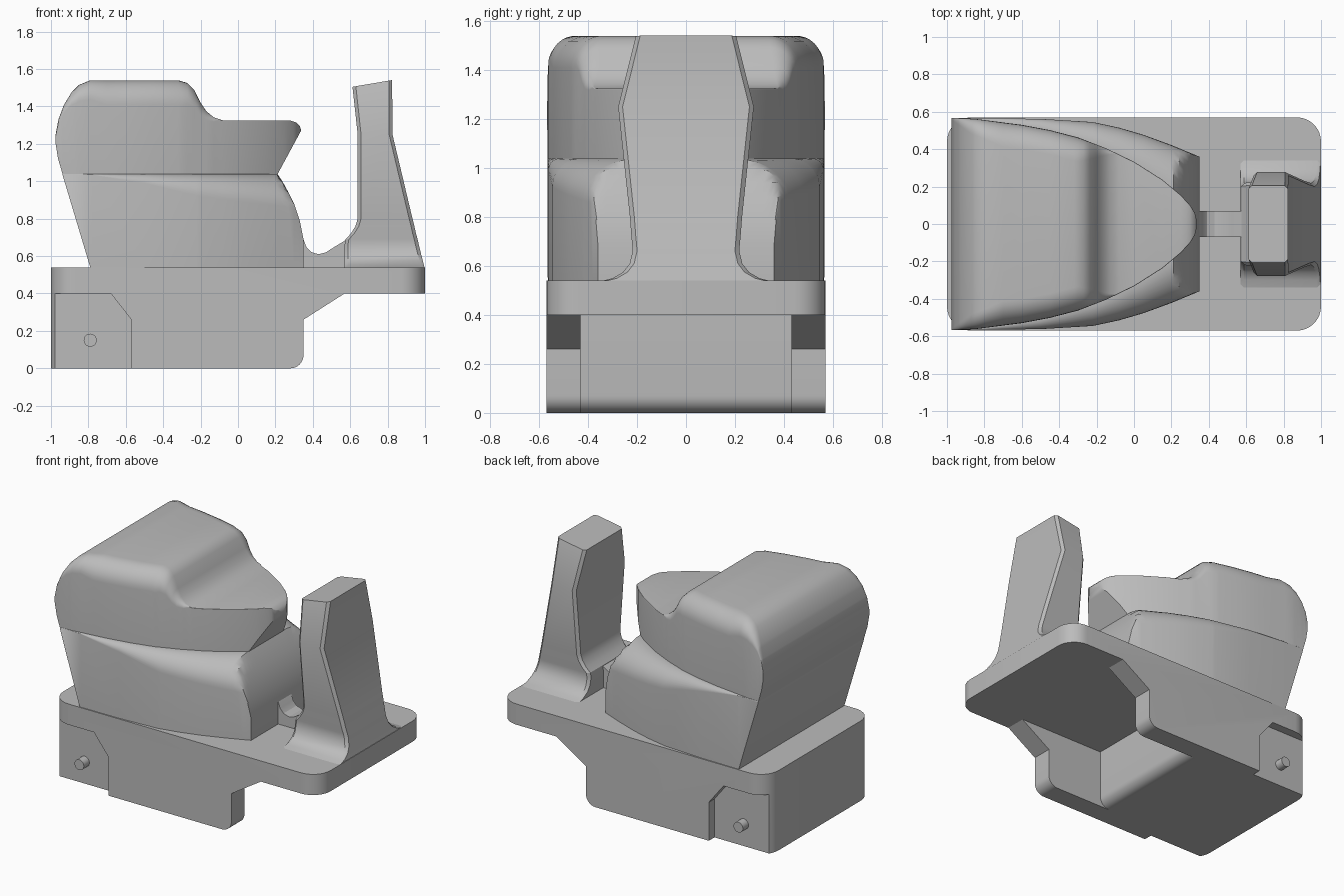
import bpy, bmesh
from math import sin, cos, pi, radians

if "Cube" in bpy.data.objects:
    bpy.data.objects.remove(bpy.data.objects["Cube"])

grey = bpy.data.materials.new("plain grey")
grey.use_nodes = True
grey.diffuse_color = (0.5, 0.5, 0.5, 1)
grey.node_tree.nodes["Principled BSDF"].inputs["Base Color"].default_value = (0.5, 0.5, 0.5, 1)


def lerp_table(table, x):
    """Piecewise-linear lookup."""
    if x <= table[0][0]:
        return table[0][1]
    for (a, p), (b, q) in zip(table, table[1:]):
        if x <= b:
            return p + (q - p) * (x - a) / (b - a)
    return table[-1][1]


def arc(cx, cy, r, start, end, n=8):
    angles = [radians(start + (end - start) * i / n) for i in range(n + 1)]
    return [(cx + r * cos(a), cy + r * sin(a)) for a in angles]


def loft(name, rings):
    """Skin a row of matching closed rings and cap both ends."""
    bm = bmesh.new()
    rows = [[bm.verts.new(p) for p in ring] for ring in rings]
    n = len(rows[0])
    for a, b in zip(rows, rows[1:]):
        for i in range(n):
            j = (i + 1) % n
            bm.faces.new((a[i], a[j], b[j], b[i]))
    bm.faces.new(rows[0])
    bm.faces.new(rows[-1])
    bmesh.ops.remove_doubles(bm, verts=bm.verts, dist=0.0005)
    bmesh.ops.recalc_face_normals(bm, faces=bm.faces)
    mesh = bpy.data.meshes.new(name)
    bm.to_mesh(mesh)
    bm.free()
    mesh.materials.append(grey)
    ob = bpy.data.objects.new(name, mesh)
    bpy.context.collection.objects.link(ob)
    return ob


def prism(name, pts, lo, hi, axis):
    """Extrude a flat outline along y or z."""
    if axis == "y":
        return loft(name, [[(a, d, b) for a, b in pts] for d in (lo, hi)])
    return loft(name, [[(a, b, d) for a, b in pts] for d in (lo, hi)])


def boolean(ob, cutter, operation):
    mod = ob.modifiers.new("cut", "BOOLEAN")
    mod.object, mod.operation, mod.solver = cutter, operation, "EXACT"
    graph = bpy.context.evaluated_depsgraph_get()
    mesh = bpy.data.meshes.new_from_object(ob.evaluated_get(graph))
    ob.modifiers.clear()
    ob.data = mesh
    bpy.data.objects.remove(cutter)


def smooth(ob, angle=30):
    bpy.ops.object.select_all(action="DESELECT")
    ob.select_set(True)
    bpy.context.view_layer.objects.active = ob
    bpy.ops.object.shade_smooth_by_angle(angle=radians(angle))


# Base: side profile trimmed to a rounded plan, with a pocket and side recesses
profile = [(-1.1, 0)] + arc(0.28, 0.07, 0.07, -90, 0) + [
    (0.35, 0.26), (0.57, 0.40), (1.1, 0.40), (1.1, 0.54), (-1.1, 0.54)]
base = prism("base", profile, -0.7, 0.7, "y")
plan = (arc(0.87, 0.44, 0.13, 0, 90) + arc(-0.87, 0.44, 0.13, 90, 180)
        + arc(-0.87, -0.44, 0.13, 180, 270) + arc(0.87, -0.44, 0.13, 270, 360))
boolean(base, prism("plan_cutter", plan, -0.2, 0.8, "z"), "INTERSECT")
pocket = [(-0.15, -0.05)] + arc(-0.15, 0.07, 0.07, -90, 0) + [
    (-0.08, 0.40), (0.8, 0.40), (0.8, -0.05)]
boolean(base, prism("pocket_cutter", pocket, -0.43, 0.43, "y"), "DIFFERENCE")
recess = [(-1.2, -0.1), (-0.57, -0.1), (-0.57, 0.26), (-0.68, 0.40), (-1.2, 0.40)]
for s in (-1, 1):
    boolean(base, prism("recess_cutter", recess, s * 0.51, s * 0.8, "y"), "DIFFERENCE")
    peg = prism(("right" if s < 0 else "left") + "_peg",
                arc(-0.79, 0.15, 0.035, 0, 345, 23), s * 0.5, s * 0.57, "y")
    smooth(peg)
smooth(base)

# Hull tables, all along x
hood_width = [(-0.975, 0.567), (-0.85, 0.562), (-0.6, 0.53), (-0.45, 0.502), (-0.3, 0.463),
              (-0.15, 0.405), (0, 0.333), (0.15, 0.238), (0.25, 0.155), (0.3, 0.1),
              (0.325, 0.06), (0.337, 0.015)]
hood_top = [(-0.975, 1.25), (-0.96, 1.33), (-0.93, 1.41), (-0.89, 1.475), (-0.85, 1.515),
            (-0.79, 1.54), (-0.32, 1.54), (-0.27, 1.525), (-0.235, 1.49), (-0.2, 1.42),
            (-0.17, 1.375), (-0.13, 1.342), (-0.08, 1.325), (0.28, 1.325), (0.31, 1.315),
            (0.33, 1.295), (0.337, 1.275)]
hood_floor = [(-0.975, 1.2), (-0.962, 1.12), (-0.937, 1.035), (0.21, 1.035), (0.337, 1.27)]
hood_round = [(-0.975, 0.01), (-0.93, 0.04), (-0.87, 0.08), (-0.7, 0.13), (-0.3, 0.13),
              (-0.2, 0.07), (-0.1, 0.004)]
body_width = [(-0.94, 0.566), (-0.5, 0.562), (-0.22, 0.545), (-0.08, 0.515),
              (0.05, 0.477), (0.2, 0.422), (0.35, 0.36)]
body_top = [(0.21, 1.04), (0.24, 0.995), (0.27, 0.94), (0.3, 0.88), (0.33, 0.79), (0.35, 0.69)]
body_shoulder = [(-0.94, 1.039), (-0.78, 1.035), (-0.5, 0.99), (-0.2, 0.92), (0.35, 0.85)]
body_floor = [(-0.937, 1.03), (-0.79, 0.54)]


def stations(*tables):
    return sorted({x for t in tables for x, _ in t})


def ring(x, half):
    return [(x, y, z) for y, z in half] + [(x, -y, z) for y, z in reversed(half)]


# Hood: rounded cross-sections running to a pointed visor
rings = []
for x in stations(hood_width, hood_top, hood_floor, hood_round):
    w, t, f, r = (lerp_table(k, x) for k in (hood_width, hood_top, hood_floor, hood_round))
    r = min(r, w * 0.8, (t - f) * 0.8)
    rings.append(ring(x, [(w, min(f, t - r))] + arc(w - r, t - r, r, 0, 90)))
smooth(loft("hood", rings), 35)

# Lower body: soft shoulders and a curved nose
rings = []
for x in stations(body_width, body_top, body_shoulder, body_floor):
    if x < -0.937:
        continue
    w, t, s, f, v = (lerp_table(k, x) for k in
                     (body_width, body_top, body_shoulder, body_floor, hood_width))
    v = min(v, w)
    half = [(w, f)]
    for i in range(11):
        a = pi / 2 * i / 10
        half.append((v + (w - v) * cos(a), max(f, min(t, s + (1.04 - s) * sin(a)))))
    rings.append(ring(x, half))
smooth(loft("lower_body", rings), 35)

# Post: chamfered sections by height (z, inner x, outer x, half width)
levels = [(0.535, 0.57, 0.998, 0.36), (0.55, 0.57, 0.994, 0.3), (0.575, 0.57, 0.988, 0.257),
          (0.61, 0.57, 0.979, 0.23), (0.66, 0.57, 0.967, 0.218), (0.69, 0.575, 0.96, 0.22),
          (0.72, 0.603, 0.952, 0.223), (0.76, 0.628, 0.943, 0.226), (0.8, 0.64, 0.933, 0.229),
          (1.25, 0.64, 0.826, 0.277), (1.505, 0.612, 0.824, 0.205)]
rings = []
for z, a, b, h in levels:
    c = 0.018
    tilt = 0.17 if z > 1.3 else 0
    outline = [(a + c, -h), (b - c, -h), (b, c - h), (b, h - c),
               (b - c, h), (a + c, h), (a, h - c), (a, c - h)]
    rings.append([(x, y, z + tilt * (x - a)) for x, y in outline])
smooth(loft("post", rings), 25)

# Strut: thin web joining nose and post
web = [(0.3, 0.52), (0.3, 0.74), (0.35, 0.69), (0.365, 0.65), (0.39, 0.622), (0.43, 0.61),
       (0.47, 0.62), (0.52, 0.652), (0.6, 0.7), (0.6, 0.52)]
smooth(prism("strut", web, -0.07, 0.07, "y"))
